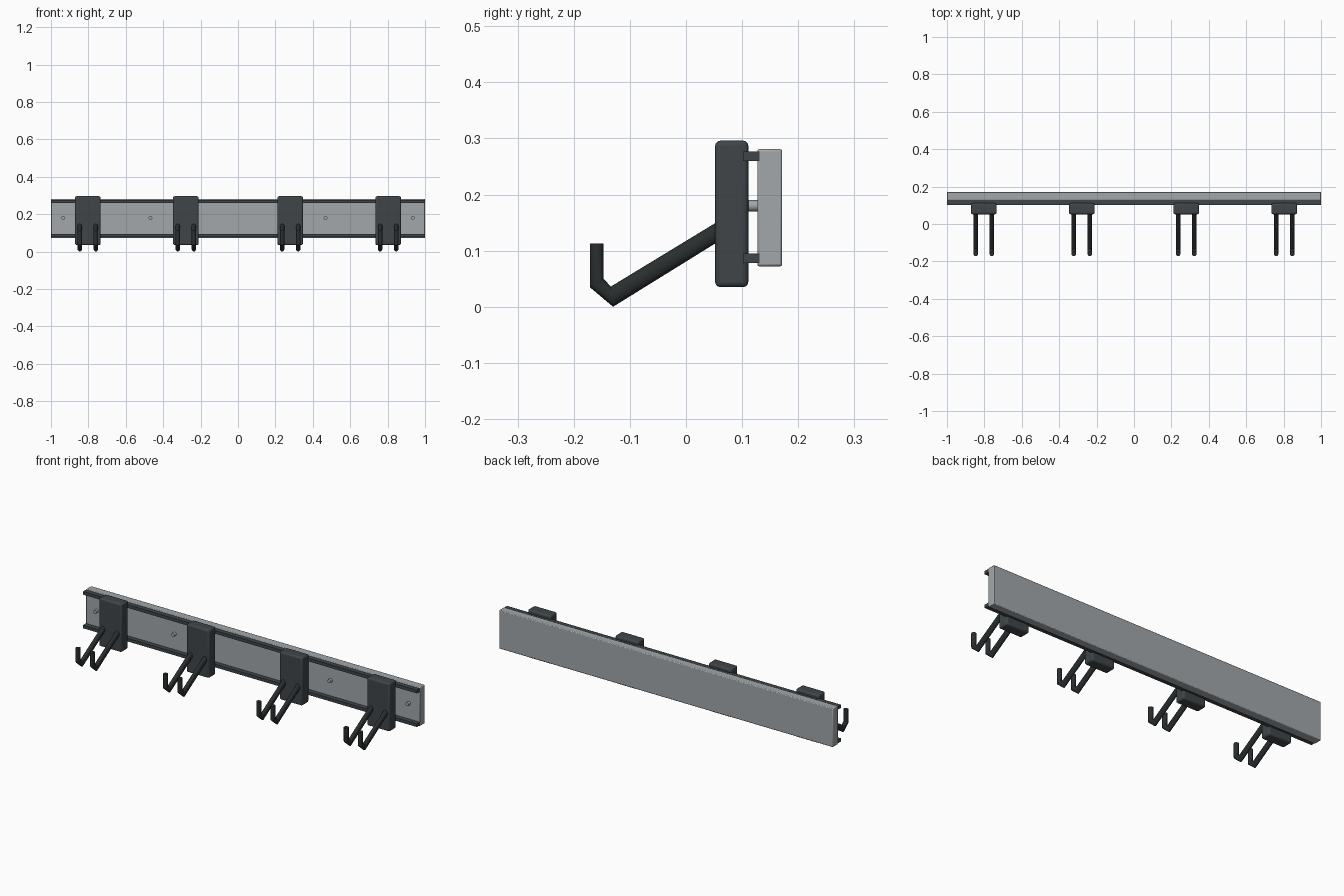
import bpy, bmesh, math
from mathutils import Vector

if "Cube" in bpy.data.objects:
    bpy.data.objects.remove(bpy.data.objects["Cube"])


def material(name, rgb):
    m = bpy.data.materials.new(name)
    m.diffuse_color = (*rgb, 1)
    m.use_nodes = True
    m.node_tree.nodes["Principled BSDF"].inputs["Base Color"].default_value = m.diffuse_color
    return m


METAL = material("rail_grey", (0.36, 0.39, 0.41))
PLATE = material("plate_dark", (0.05, 0.06, 0.066))
HOOK = material("hook_black", (0.022, 0.027, 0.028))


def finish(bm, name, mat, bevel=0, segments=3):
    bmesh.ops.recalc_face_normals(bm, faces=bm.faces)
    mesh = bpy.data.meshes.new(name)
    bm.to_mesh(mesh)
    bm.free()
    obj = bpy.data.objects.new(name, mesh)
    bpy.context.collection.objects.link(obj)
    mesh.materials.append(mat)
    if bevel:
        mod = obj.modifiers.new("Bevel", "BEVEL")
        mod.width, mod.segments = bevel, segments
    bpy.ops.object.select_all(action="DESELECT")
    obj.select_set(True)
    bpy.context.view_layer.objects.active = obj
    bpy.ops.object.shade_smooth_by_angle(angle=math.radians(30))
    return obj


def box(name, mat, x, y, z, bevel=0, segments=3):
    bm = bmesh.new()
    bmesh.ops.create_cube(bm, size=1)
    for v in bm.verts:
        v.co = Vector([(a + b) / 2 + c * (b - a) for (a, b), c in zip((x, y, z), v.co)])
    return finish(bm, name, mat, bevel, segments)


def hook(name, x, sides=20):
    # side-view (y, z) pairs: inner and outer edge of the rod at each joint
    joints = [((0.075, 0.163), (0.075, 0.127)),
              ((-0.134, 0.036), (-0.130, 0.0)),
              ((-0.147, 0.050), (-0.1715, 0.035)),
              ((-0.147, 0.113), (-0.1715, 0.113))]
    bm = bmesh.new()
    rings = []
    for a, b in joints:
        a, b = Vector((x, *a)), Vector((x, *b))
        mid, half = (a + b) / 2, (a - b) / 2
        rings.append([bm.verts.new(mid + half * math.cos(t) + Vector((0.0125 * math.sin(t), 0, 0)))
                      for t in (math.tau * i / sides for i in range(sides))])
    for r, s in zip(rings, rings[1:]):
        for i in range(sides):
            j = (i + 1) % sides
            bm.faces.new((r[i], r[j], s[j], s[i]))
    bm.faces.new(rings[0])
    bm.faces.new(rings[-1])
    return finish(bm, name, HOOK)


# wall rail with an upper and a lower guide strip
box("wall_rail", METAL, (-1, 1), (0.127, 0.1715), (0.072, 0.281), 0.004, 2)
box("upper_strip", PLATE, (-1, 1), (0.102, 0.131), (0.260, 0.277))
box("lower_strip", PLATE, (-1, 1), (0.102, 0.131), (0.078, 0.095))

# mounting screws
for i, x in enumerate((-0.935, -0.468, 0.468, 0.935)):
    bm = bmesh.new()
    bmesh.ops.create_cone(bm, cap_ends=True, segments=16, radius1=0.010, radius2=0.010, depth=0.017)
    for v in bm.verts:
        v.co = Vector((x + v.co.x, 0.1195 + v.co.z, 0.18 + v.co.y))
    finish(bm, f"screw_{i + 1}", METAL)

# sliding plates, each with a pair of hooks
for i, x in enumerate((-0.803, -0.279, 0.279, 0.803)):
    box(f"hook_plate_{i + 1}", PLATE, (x - 0.0685, x + 0.0685), (0.052, 0.111), (0.035, 0.296), 0.009)
    for side, dx in (("left", -0.043), ("right", 0.043)):
        hook(f"hook_{i + 1}_{side}", x + dx)
